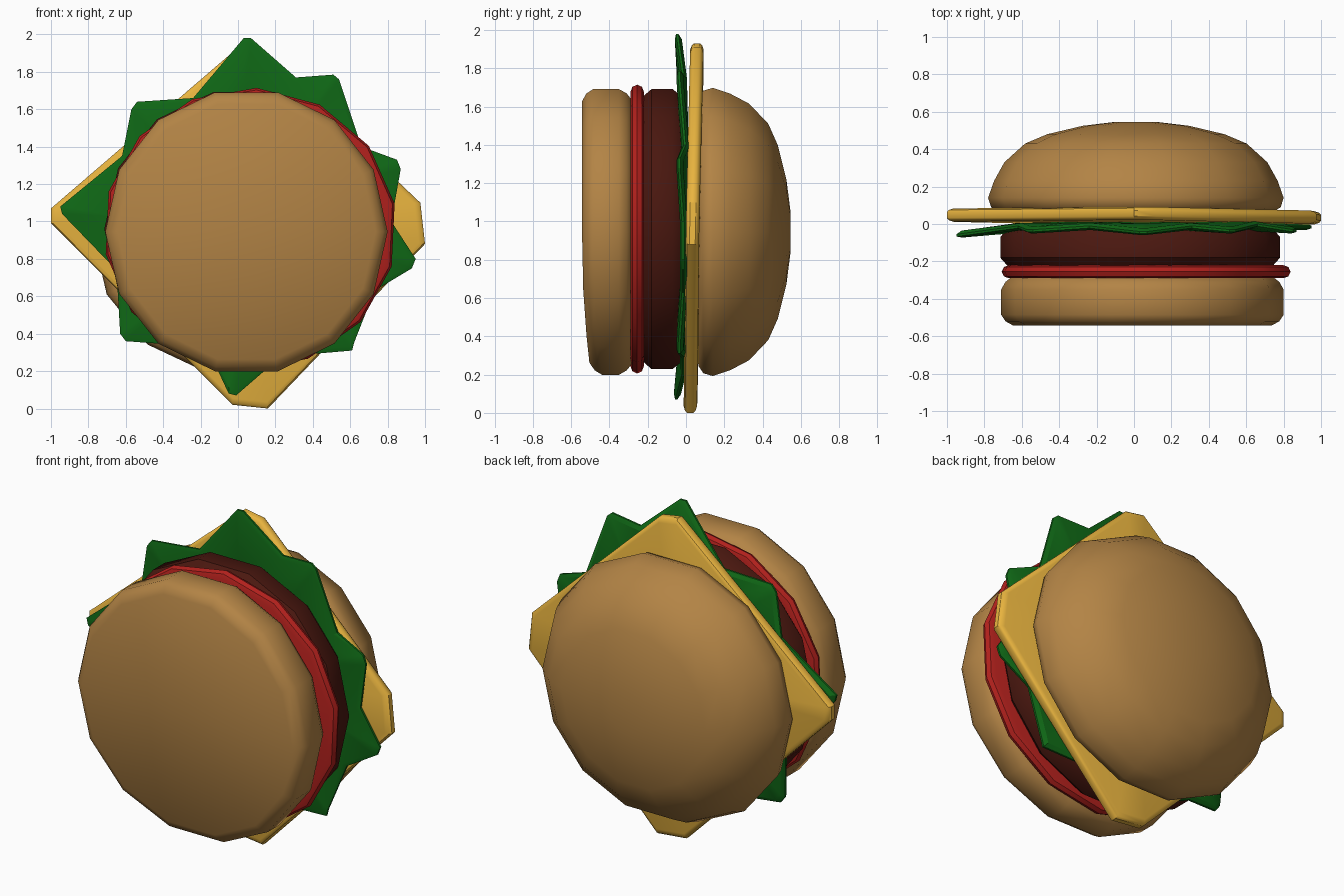
import bpy, bmesh, math


def material(name, color):
    m = bpy.data.materials.new(name)
    m.diffuse_color = (*color, 1)
    return m


def layered(name, center, outline, rings, mat, angle=40, shift=None):
    """Stack scaled copies of an (x, z, dy) outline along y, capped with fans."""
    cx, cz = center
    bm = bmesh.new()
    loops = []
    for s, y in rings:
        loop = []
        for x, z, dy in outline:
            px, pz = cx + (x - cx) * s, cz + (z - cz) * s
            py = y + dy * min(s, 1) ** 4
            loop.append(bm.verts.new((px, py + (shift(px, pz, y) if shift else 0), pz)))
        loops.append(loop)
    n = len(outline)
    for a, b in zip(loops, loops[1:]):
        for i in range(n):
            j = (i + 1) % n
            bm.faces.new((a[i], a[j], b[j], b[i]))
    for loop, (s, y) in ((loops[0], rings[0]), (loops[-1], rings[-1])):
        mid = bm.verts.new((cx, y + (shift(cx, cz, y) if shift else 0), cz))
        for i in range(n):
            bm.faces.new((mid, loop[i], loop[(i + 1) % n]))
    bmesh.ops.recalc_face_normals(bm, faces=bm.faces)
    me = bpy.data.meshes.new(name)
    bm.to_mesh(me)
    bm.free()
    me.materials.append(mat)
    ob = bpy.data.objects.new(name, me)
    bpy.context.collection.objects.link(ob)
    bpy.ops.object.select_all(action='DESELECT')
    ob.select_set(True)
    bpy.context.view_layer.objects.active = ob
    bpy.ops.object.shade_smooth_by_angle(angle=math.radians(angle))
    return ob


def ring(cx, cz, rx, rz, sides=14, turn=0.0):
    return [(cx + rx * math.cos(turn + i * math.tau / sides),
             cz + rz * math.sin(turn + i * math.tau / sides), 0) for i in range(sides)]


bread = material("bread", (0.45, 0.23, 0.06))
red = material("tomato", (0.45, 0.015, 0.012))
brown = material("meat", (0.07, 0.009, 0.005))
green = material("leaf", (0.005, 0.14, 0.008))
yellow = material("cheese", (0.82, 0.46, 0.05))


# Bottom bun, its face slightly sagging at the lower rim
def sag(x, z, y):
    t = max(0, (0.9 - z) / 0.65) ** 2
    return (0.04 if y < -0.45 else 0.0) * t


layered("bottom_bun", (0.045, 0.945), ring(0.045, 0.945, 0.755, 0.765),
        [(0.915, -0.543), (0.97, -0.52), (1, -0.485), (1, -0.35),
         (0.97, -0.31), (0.92, -0.28)], bread, 40, sag)

# Tomato slice
layered("tomato_slice", (0.065, 0.96), ring(0.065, 0.96, 0.785, 0.755, 14, 0.18),
        [(0.95, -0.29), (0.985, -0.28), (1, -0.255), (0.985, -0.23), (0.95, -0.22)], red)

# Patty
layered("patty", (0.033, 0.96), ring(0.033, 0.96, 0.748, 0.75),
        [(0.95, -0.222), (1, -0.18), (1, -0.07), (0.95, -0.025)], brown)

# Lettuce leaf: ruffled star, tips bending forward
leaf = [(0.03, 1.98, -0.03), (0.07, 1.98, -0.03), (0.31, 1.77, 0.0),
        (0.51, 1.785, -0.02), (0.54, 1.76, -0.02), (0.66, 1.40, 0.01),
        (0.85, 1.33, -0.02), (0.87, 1.28, -0.02), (0.82, 1.0, 0.0),
        (0.95, 0.80, 0.0), (0.93, 0.75, 0.0), (0.73, 0.63, 0.0),
        (0.62, 0.35, -0.02), (0.61, 0.31, -0.02), (0.38, 0.29, 0.0),
        (0.14, 0.20, 0.0), (-0.01, 0.07, -0.035), (-0.05, 0.08, -0.035),
        (-0.12, 0.23, -0.01), (-0.40, 0.345, 0.0), (-0.60, 0.36, -0.02),
        (-0.63, 0.40, -0.02), (-0.65, 0.74, 0.0), (-0.94, 1.04, -0.045),
        (-0.95, 1.08, -0.045), (-0.62, 1.35, 0.0), (-0.57, 1.60, -0.02),
        (-0.54, 1.64, -0.02), (-0.24, 1.66, 0.0)]
layered("lettuce", (0.03, 1.0), leaf,
        [(0.7, -0.032), (0.97, -0.032), (1, -0.022), (1, -0.01),
         (0.97, 0.005), (0.7, 0.01)], green, 30)

# Cheese slice: turned square with clipped corners, a little tilted
slice_outline = [(x, z, 0) for x, z in (
    (-1, 1.07), (-1, 0.99), (-0.03, 0.02), (0.16, 0.0),
    (1, 0.88), (0.975, 1.1), (0.12, 1.91), (0.0, 1.93))]
layered("cheese_slice", (0.02, 0.99), slice_outline,
        [(0.965, 0.01), (0.99, 0.018), (1, 0.03), (1, 0.06), (0.99, 0.072), (0.965, 0.08)],
        yellow, 35, lambda x, z, y: 0.018 * (z - 1) - 0.006 * x - 0.004)

# Domed top bun
layered("top_bun", (0.01, 0.945), ring(0.01, 0.945, 0.79, 0.772),
        [(0.93, 0.065), (0.98, 0.09), (1, 0.14), (0.96, 0.23), (0.89, 0.33),
         (0.75, 0.43), (0.6, 0.48), (0.36, 0.525), (0.15, 0.545)], bread, 50)
